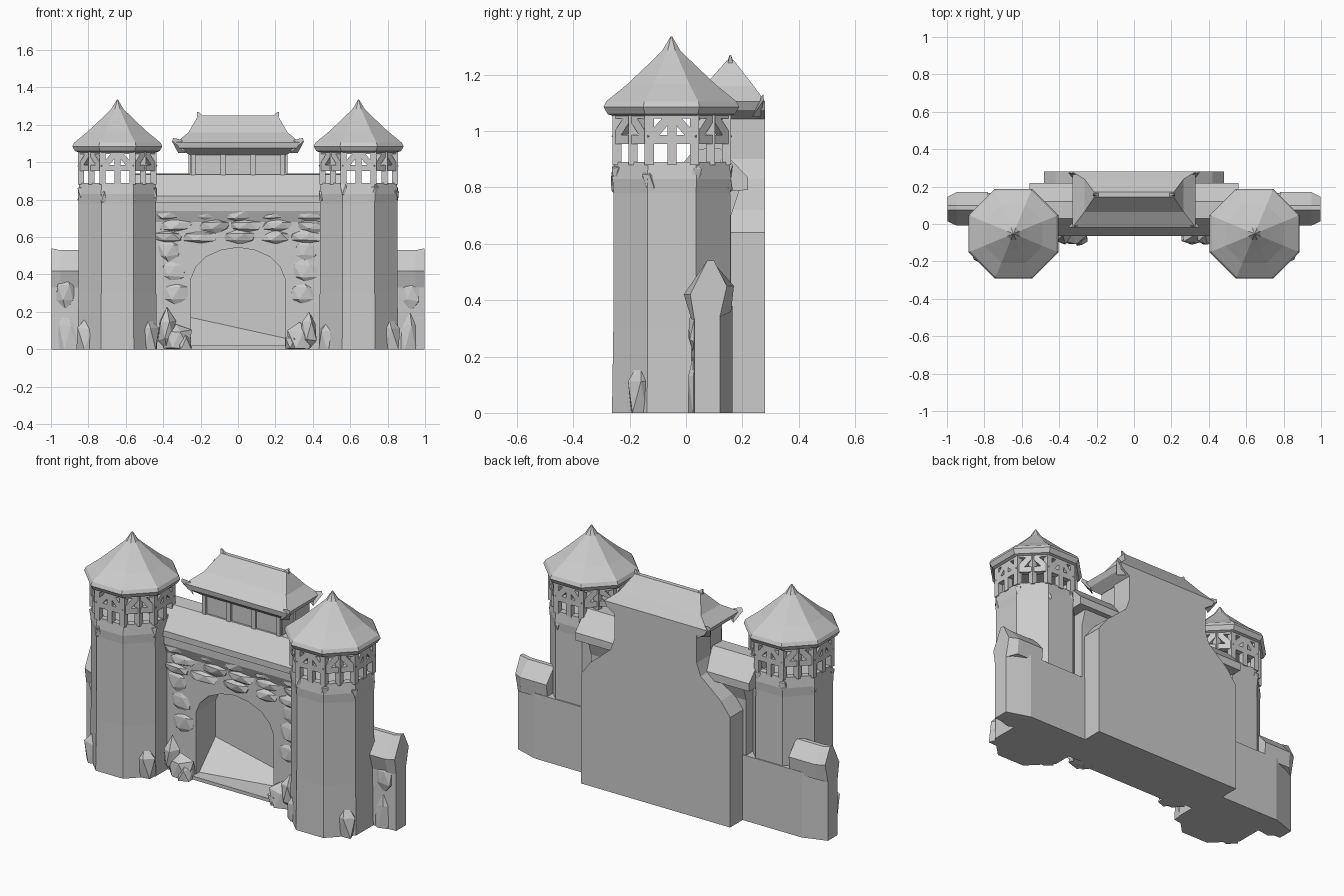
import bpy, bmesh, math, random
from mathutils import Vector

if "Cube" in bpy.data.objects:
    bpy.data.objects.remove(bpy.data.objects["Cube"])

random.seed(4)


def finish(name, bm):
    bmesh.ops.remove_doubles(bm, verts=bm.verts, dist=1e-5)
    bmesh.ops.recalc_face_normals(bm, faces=bm.faces)
    me = bpy.data.meshes.new(name)
    bm.to_mesh(me)
    bm.free()
    ob = bpy.data.objects.new(name, me)
    bpy.context.collection.objects.link(ob)
    return ob


def loft(name, rings):
    """Skin a stack of equal-length point rings and cap both ends."""
    bm = bmesh.new()
    vs = [[bm.verts.new(p) for p in r] for r in rings]
    n = len(vs[0])
    for a, b in zip(vs, vs[1:]):
        for i in range(n):
            j = (i + 1) % n
            bm.faces.new((a[i], a[j], b[j], b[i]))
    bm.faces.new(vs[0])
    bm.faces.new(vs[-1])
    return finish(name, bm)


def prism_y(name, xz, y0, y1):
    return loft(name, [[(x, y, z) for x, z in xz] for y in (y0, y1)])


def prism_x(name, yz, x0, x1):
    return loft(name, [[(x, y, z) for y, z in yz] for x in (x0, x1)])


def ring(cx, cy, r, z, n=8):
    return [(cx + r * math.cos((i + .5) * 2 * math.pi / n),
             cy + r * math.sin((i + .5) * 2 * math.pi / n), z) for i in range(n)]


def lathe(name, cx, cy, profile):
    return loft(name, [ring(cx, cy, r, z) for r, z in profile])


def beams(name, segs, w):
    """Square bars along line segments, in one object."""
    bm = bmesh.new()
    for a, b in segs:
        a, b = Vector(a), Vector(b)
        d = b - a
        res = bmesh.ops.create_cube(bm, size=1)
        rot = d.to_track_quat('Z', 'Y')
        for v in res['verts']:
            v.co = (a + b) / 2 + rot @ Vector((v.co.x * w, v.co.y * w, v.co.z * d.length))
    return finish(name, bm)


def rock(name, c, size):
    """Rough faceted stone or shrub, cut off at the ground."""
    bm = bmesh.new()
    bmesh.ops.create_icosphere(bm, subdivisions=1, radius=1)
    for v in bm.verts:
        k = random.uniform(.75, 1.15)
        v.co = Vector(c) + Vector([v.co[i] * k * size[i] for i in range(3)])
        v.co.z = max(v.co.z, 0)
    return finish(name, bm)


# Gate wall with arched opening
arch = [(.25, 0), (.25, .38), (.225, .44), (.17, .495), (.09, .53), (0, .545)]
rim = arch + [(-x, z) for x, z in arch[-2::-1]]
prism_y("gate_wall", [(-.5, 0), (-.5, .8), (.5, .8), (.5, 0)] + rim, -.03, .16)

# Flat back slab, narrowing to the gatehouse
half = [(.48, 0), (.48, .64), (.42, .72), (.29, .83), (.265, .9), (.265, 1.08)]
prism_y("back_slab", half + [(-x, z) for x, z in half[::-1]], .15, .28)

# Threshold and drifted ground in the doorway
prism_x("threshold", [(-.06, 0), (.16, 0), (.16, .02), (-.06, .02)], -.26, .26)
loft("doorway_drift", [
    [(-.25, .0, .02), (-.25, .15, .02), (-.25, .15, .17)],
    [(.25, .1, .02), (.25, .15, .02), (.25, .15, .06)]])

# Sloped roof over the wall walk
prism_x("wall_walk_roof", [(-.065, .785), (-.065, .82), (.03, .935), (.12, .94),
                           (.22, .835), (.22, .79)], -.56, .56)
prism_x("wall_cornice", [(-.03, .68), (-.055, .74), (-.055, .79), (.19, .79), (.16, .7)], -.5, .5)

# Broad rough stones in the wall face
for row, z in enumerate((.6, .66, .72)):
    for i in range(5):
        x = -.36 + i * .18 + (row % 2) * .05 + random.uniform(-.03, .03)
        if x < .42:
            rock("wall_stone", (x, -.026, z), (.10, .03, .04))
for s in (-1, 1):
    for z in (.3, .42, .53):
        rock("jamb_stone", (s * random.uniform(.33, .37), -.024, z), (.08, .022, .07))

# Gatehouse on top of the wall
prism_y("gatehouse", [(-.26, .85), (.26, .85), (.255, 1.08), (-.255, 1.08)], .04, .279)
beams("gatehouse_posts", [((x, .04, .88), (x, .04, 1.08)) for x in (-.24, -.08, .08, .24)], .025)

# Gatehouse hip roof with flared eaves
levels = [(.26, .03, .279, 1.04), (.315, -.015, .28, 1.075), (.33, -.02, .28, 1.105),
          (.265, .065, .24, 1.16), (.212, .145, .17, 1.25)]
loft("gatehouse_roof", [[(-x, a, z), (x, a, z), (x, b, z), (-x, b, z)] for x, a, b, z in levels])
for s in (-1, 1):
    # Upturned eave corners and ridge horns
    for y, t, k in ((-.01, -.02, .03), (.265, .275, -.03)):
        loft("eave_tip", [[(s * .28, y, 1.05), (s * .32, y + k, 1.05), (s * .30, y, 1.12)],
                          [(s * .345, t, 1.11), (s * .352, t, 1.11), (s * .347, t, 1.13)]])
    loft("ridge_horn", [[(s * .18, .145, 1.24), (s * .215, .145, 1.22),
                         (s * .215, .17, 1.22), (s * .18, .17, 1.24)],
                        [(s * .212, .155, 1.27), (s * .22, .155, 1.27),
                         (s * .22, .16, 1.27), (s * .212, .16, 1.27)]])

for s in (-1, 1):
    cx, cy = s * .645, -.05

    # Octagonal tower shaft with parapet
    lathe("tower_shaft", cx, cy, [(.23, 0), (.228, .12), (.225, .3), (.224, .78),
                                  (.228, .83), (.22, .89), (.18, .89), (.18, .87)])

    # Open timber gallery: posts, rails and slim braces
    segs = []
    low, mid, top = [ring(cx, cy, .21, z) for z in (.88, .97, 1.06)]
    for i in range(8):
        j = (i + 1) % 8
        a, b, c, d, e, f = [Vector(p) for p in (low[i], low[j], mid[i], mid[j], top[i], top[j])]
        t = (e + f) / 2
        segs += [(a, e), ((a + b) / 2, t), (c, d), (e, f), (c, t), (d, t)]
    beams("tower_gallery", segs, .032)

    # Pointed, concave tower roof
    lathe("tower_roof", cx, cy - .002, [(.20, 1.045), (.245, 1.06), (.26, 1.085), (.25, 1.105),
                                        (.17, 1.165), (.09, 1.235), (.035, 1.285), (.003, 1.335)])

    # Protruding stones under the gallery
    for i in range(8):
        t = (i + .5) * math.pi / 4
        rock("parapet_stone", (cx + .205 * math.cos(t), cy + .205 * math.sin(t),
                               random.uniform(.8, .86)), (.028, .028, .05))

    # Side wall running behind the tower, narrowing outward
    loft("side_wall", [[(s * x, y0, 0), (s * x, y0, .38), (s * x, y1, .38), (s * x, y1, 0)]
                       for x, y0, y1 in ((.47, .03, .165), (.86, .02, .165), (.998, .03, .12))])
    # Gabled coping with tapered end
    wide = [(.02, .33), (-.008, .42), (.075, .53), (.10, .53), (.17, .45), (.16, .36)]
    slim = [(.03, .33), (.015, .42), (.075, .54), (.10, .54), (.145, .45), (.12, .34)]
    loft("side_wall_coping", [[(s * x, y, z) for y, z in p]
                              for x, p in ((.78, wide), (.95, wide), (.998, slim))])

    # Shrubs and rubble around the base
    for x, y, z, w, d, h in ((.33, -.055, .05, .085, .07, .11), (.38, -.06, .1, .05, .06, .11),
                             (.29, -.06, .03, .05, .06, .07), (.65, -.225, .04, .09, .04, .15),
                             (.80, -.16, .04, .07, .05, .15), (.49, -.16, .04, .07, .05, .15),
                             (.91, .04, .05, .07, .04, .2), (.92, .03, .3, .06, .03, .09)):
        rock("base_rubble", (s * x, y, z), (w, d, h))
